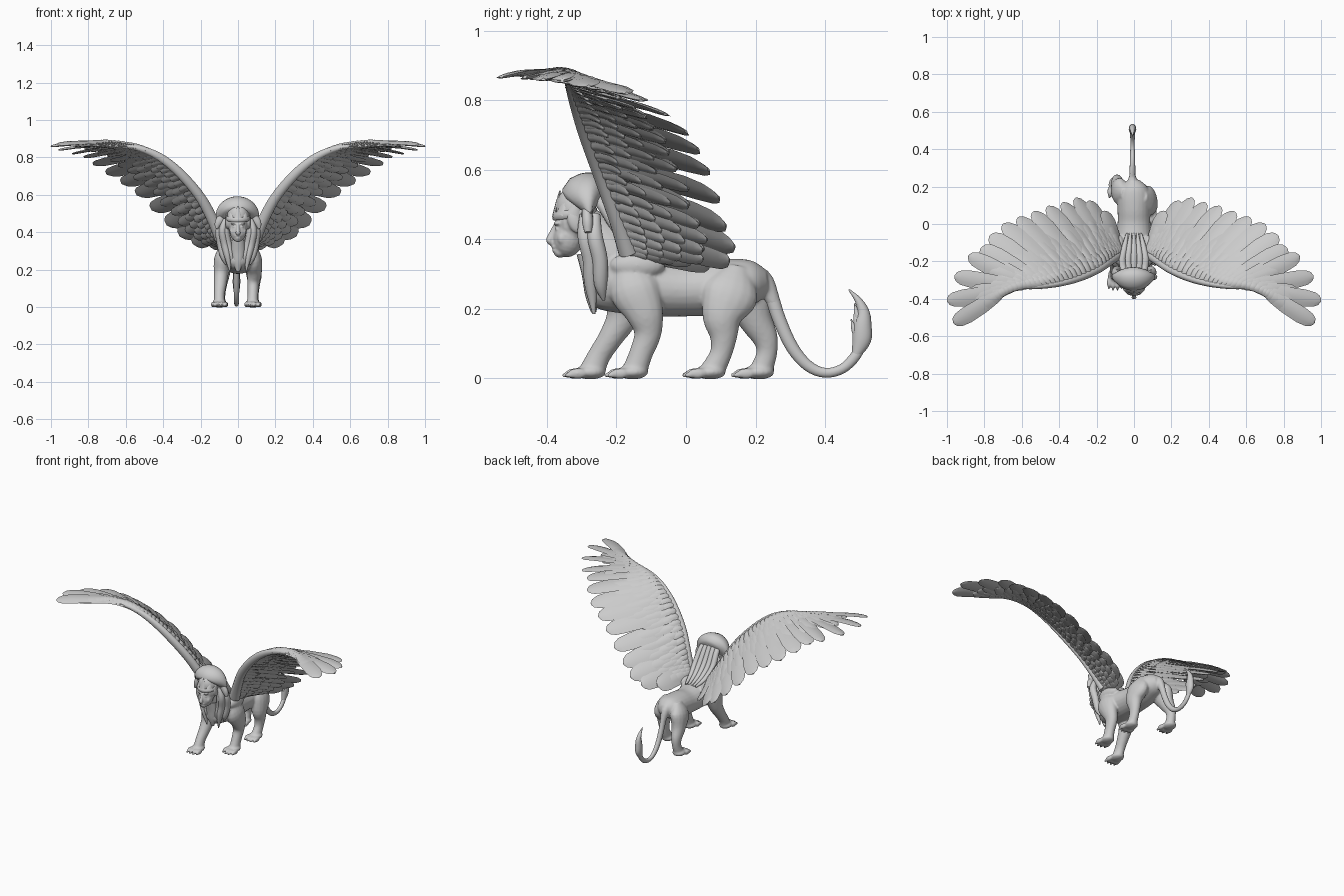
import bpy, bmesh, math
from mathutils import Vector, Matrix

X, Y = Vector((1, 0, 0)), Vector((0, 1, 0))


def curve(P, t):
    """Catmull-Rom point on P, t from 0 to 1, any dimension."""
    n = len(P) - 1
    u = min(max(t, 0), 1) * n
    i = min(int(u), n - 1)
    f = u - i
    a, b, c, d = P[max(i - 1, 0)], P[i], P[i + 1], P[min(i + 2, n)]
    return [q + .5 * f * (r - p + f * (2 * p - 5 * q + 4 * r - s + f * (3 * (q - r) + s - p)))
            for p, q, r, s in zip(a, b, c, d)]


def tube(bm, pts, ref=X, n=16, sub=4):
    """Closed tube through (x, y, z, radius along ref, other radius)."""
    m = (len(pts) - 1) * sub
    S = [curve(pts, i / m) for i in range(m + 1)]
    C = [Vector(s[:3]) for s in S]
    rings = []
    for i, s in enumerate(S):
        t = (C[min(i + 1, m)] - C[max(i - 1, 0)]).normalized()
        a = (ref - t * ref.dot(t)).normalized()
        b = t.cross(a)
        ra, rb = max(s[3], .002), max(s[4], .002)
        rings.append([bm.verts.new(C[i] + a * ra * math.cos(k * math.tau / n)
                                   + b * rb * math.sin(k * math.tau / n)) for k in range(n)])
    for p, q in zip(rings, rings[1:]):
        for k in range(n):
            bm.faces.new((p[k], p[(k + 1) % n], q[(k + 1) % n], q[k]))
    bm.faces.new(rings[0][::-1])
    bm.faces.new(rings[-1])


def blob(bm, c, r, pitch=0):
    M = Matrix.Translation(c) @ Matrix.Rotation(pitch, 4, 'X') @ Matrix.Diagonal((*r, 1))
    bmesh.ops.create_uvsphere(bm, u_segments=20, v_segments=12, radius=1, matrix=M)


def feather(bm, a, b, nrm, half, thick, bow=.0, roll=.2):
    """Lens-section blade from a to b with a blunt rounded end."""
    d = (b - a).normalized()
    nrm = Matrix.Rotation(roll, 3, d) @ nrm
    side = d.cross(nrm).normalized()
    prof = [(0, .4), (.2, .75), (.45, .95), (.75, 1), (.9, .85), (.97, .55), (1, .15)]
    rings = []
    for t, w in prof:
        c = a.lerp(b, t) + nrm * bow * math.sin(math.pi * t)
        h = thick * (.35 + .65 * w)
        rings.append([bm.verts.new(c + side * half * w * u + nrm * h * v) for u, v in
                      ((1, 0), (.5, .75), (0, 1), (-.5, .75), (-1, 0), (-.5, -.75), (0, -1), (.5, -.75))])
    for p, q in zip(rings, rings[1:]):
        for k in range(8):
            bm.faces.new((p[k], p[(k + 1) % 8], q[(k + 1) % 8], q[k]))
    bm.faces.new(rings[0][::-1])
    bm.faces.new(rings[-1])


def finish(name, bm, voxel=0, smooth=0, mirror=False, angle=50):
    bmesh.ops.recalc_face_normals(bm, faces=bm.faces)
    me = bpy.data.meshes.new(name)
    bm.to_mesh(me)
    bm.free()
    ob = bpy.data.objects.new(name, me)
    bpy.context.collection.objects.link(ob)
    if voxel:
        r = ob.modifiers.new("blend", 'REMESH')
        r.mode, r.voxel_size = 'VOXEL', voxel
        s = ob.modifiers.new("soften", 'SMOOTH')
        s.factor, s.iterations = .5, smooth
    if mirror:
        ob.modifiers.new("mirror", 'MIRROR').use_clip = False
    bpy.ops.object.select_all(action='DESELECT')
    ob.select_set(True)
    bpy.context.view_layer.objects.active = ob
    bpy.ops.object.convert(target='MESH')
    bpy.ops.object.shade_smooth_by_angle(angle=math.radians(angle))
    return ob


# Lion body: torso, neck, legs and paws blended together
bm = bmesh.new()
tube(bm, [(0, y, z, rx, rz) for y, z, rx, rz in (
    (-.275, .30, .02, .03), (-.25, .29, .07, .085), (-.18, .28, .10, .093), (-.10, .262, .098, .085),
    (0, .255, .088, .077), (.08, .262, .088, .08), (.15, .272, .087, .073), (.2, .277, .07, .06),
    (.235, .28, .03, .03))], n=24)
tube(bm, [(0, -.16, .29, .07, .07), (0, -.22, .36, .065, .075), (0, -.27, .43, .05, .055), (0, -.3, .47, .04, .04)])
tube(bm, [(-.005, .16, .29, .04, .035), (-.008, .215, .285, .03, .033), (-.008, .25, .225, .019, .021), (-.008, .262, .19, .015, .017)])
legs = [
    [(.07, -.165, .33, .025, .035), (.08, -.15, .26, .047, .072), (.088, -.12, .19, .04, .056),
     (.082, -.11, .13, .033, .04), (.08, -.13, .07, .029, .034), (.078, -.148, .02, .031, .037)],
    [(-.07, -.165, .33, .025, .035), (-.08, -.17, .26, .047, .07), (-.09, -.182, .18, .04, .048),
     (-.095, -.215, .12, .034, .036), (-.1, -.25, .065, .029, .033), (-.1, -.27, .02, .031, .038)],
    [(.05, .15, .32, .02, .03), (.073, .13, .25, .045, .08), (.085, .105, .18, .043, .06),
     (.086, .108, .12, .032, .04), (.084, .1, .07, .027, .032), (.082, .075, .02, .03, .036)],
    [(-.05, .16, .32, .02, .03), (-.073, .17, .25, .045, .075), (-.085, .2, .17, .04, .05),
     (-.09, .228, .115, .031, .037), (-.093, .232, .07, .026, .03), (-.097, .215, .02, .03, .034)]]
for leg in legs:
    tube(bm, leg)
    x, y = leg[-1][:2]
    blob(bm, (x, y - .005, .018), (.04, .045, .021))
    for k in (-1.5, -.5, .5, 1.5):
        blob(bm, (x + k * .022, y - .042 - .008 * (abs(k) < 1), .014), (.0125, .028, .016))
        blob(bm, (x + k * .023, y - .065 - .008 * (abs(k) < 1), .009), (.007, .017, .009))
for s in (-1, 1):
    blob(bm, (s * .08, -.14, .325), (.035, .08, .04))
finish("lion_body", bm, .005, 10)

# Tail and its tuft
bm = bmesh.new()
tube(bm, [(-.008, *p) for p in (
    (.215, .285, .018, .018), (.244, .24, .018, .02), (.268, .17, .016, .019), (.305, .09, .015, .018),
    (.35, .037, .013, .016), (.4, .016, .012, .014), (.45, .028, .012, .014), (.488, .065, .012, .015),
    (.512, .11, .01, .012))])
tube(bm, [(-.008, *p) for p in (
    (.49, .07, .012, .014), (.505, .11, .019, .027), (.508, .15, .02, .026), (.51, .19, .016, .018),
    (.495, .225, .01, .01), (.468, .256, .002, .002))])
for y, z, dy, dz in ((.5, .11, -.025, .06), (.5, .13, -.015, .07), (.505, .15, -.02, .065), (.512, .12, .018, .06)):
    tube(bm, [(-.008, y, z, .01, .012), (-.006, y + dy * .6, z + dz * .5, .009, .01),
              (-.006, y + dy, z + dz, .001, .001)], n=10)
finish("tail", bm)

# Human-like face with brow, nose, lips and chin
bm = bmesh.new()
blob(bm, (0, -.32, .45), (.055, .055, .07))
blob(bm, (0, -.336, .41), (.046, .046, .062), -.2)
blob(bm, (0, -.362, .364), (.02, .019, .017))
tube(bm, [(0, -.368, .45, .009, .008), (0, -.382, .42, .009, .01), (0, -.393, .396, .013, .01), (0, -.38, .387, .009, .006)])
blob(bm, (0, -.377, .378), (.018, .01, .005))
blob(bm, (0, -.376, .368), (.015, .01, .005))
for s in (-1, 1):
    blob(bm, (s * .021, -.37, .446), (.018, .011, .006))
    blob(bm, (s * .02, -.37, .43), (.01, .007, .005))
    blob(bm, (s * .027, -.357, .402), (.017, .014, .02))
    blob(bm, (s * .056, -.32, .45), (.012, .02, .035), .4)
finish("face", bm, .004, 2)

# Cap with pointed tiara
bm = bmesh.new()
blob(bm, (0, -.317, .483), (.06, .058, .07), .15)
tube(bm, [(.06 * math.sin(a), -.32 - .06 * math.cos(a), .474 - .008 * math.cos(a), .012, .005)
          for a in [i * math.tau / 24 for i in range(25)]], ref=Vector((0, 0, 1)), n=8, sub=1)
for a, h in ((-1.5, .05), (-.75, .045), (0, .07), (.75, .045), (1.5, .05)):
    p = Vector((.06 * math.sin(a), -.32 - .058 * math.cos(a), .47))
    tube(bm, [(*p, .02, .006), (*(p + Vector((0, .008, h * .5))), .013, .005),
              (*(p + Vector((0, .016, h))), .002, .002)], n=8, ref=Vector((math.cos(a), math.sin(a), 0)))
finish("cap_and_tiara", bm)

# Arched head-dress plate with a raised rim
bm = bmesh.new()
tube(bm, [(-.003, -.296, .48, .08, .075), (-.003, -.291, .485, .11, .1), (-.003, -.28, .487, .116, .105),
          (-.003, -.269, .487, .11, .1), (-.003, -.264, .485, .07, .07)], n=40, sub=2)
for s in (-1, 1):
    tube(bm, [(s * .085, -.285, .48, .025, .015), (s * .105, -.283, .45, .02, .016), (s * .115, -.282, .42, .008, .01)])
finish("headdress_plate", bm)

# Braids down the back of the neck, and locks on the chest
bm = bmesh.new()
for k in range(-2, 3):
    x = k * .026
    tube(bm, [(x, -.262, .545 - abs(k) * .012, .014, .014), (x * 1.1, -.235, .49, .018, .017), (x * 1.2, -.19, .42, .018, .017),
              (x, -.13, .365, .016, .014), (x * .7, -.05, .335, .006, .006)], n=10)
finish("back_braids", bm)
bm = bmesh.new()
for s in (-1, 1):
    for dx, dy, e in ((0, 0, .185), (.022, .028, .225), (-.02, .005, .215)):
        tube(bm, [(s * (.066 + dx * .6), -.29 + dy, .47, .014, .016), (s * (.082 + dx * .8), -.29 + dy, .41, .02, .022),
                  (s * (.072 + dx), -.275 + dy, .34, .02, .022), (s * (.056 + dx), -.273 + dy, .27, .017, .019),
                  (s * (.042 + dx), -.265 + dy, e, .003, .004)], n=12)
finish("chest_locks", bm)
bm = bmesh.new()
tube(bm, [(0, -.285, .36, .035, .03), (0, -.278, .3, .036, .022), (0, -.272, .24, .026, .018), (0, -.265, .19, .01, .008)])
finish("chest_bib", bm)

# Wings: leading-edge line and flight-feather tips of the right wing
BONE = [(.09, -.165, .365), (.13, -.195, .455), (.2, -.245, .585), (.3, -.29, .705),
        (.4, -.318, .79), (.5, -.332, .84), (.6, -.338, .86), (.69, -.355, .866)]
TIPS = [(.16, .07, .335), (.24, .125, .34), (.31, .14, .38), (.38, .115, .44), (.46, .095, .52),
        (.54, .065, .60), (.62, .035, .66), (.70, 0, .71), (.77, -.06, .76), (.82, -.13, .80),
        (.885, -.17, .82), (.96, -.28, .84), (1.0, -.41, .86), (.965, -.53, .868)]


def wing_frame(s):
    """Root, tip and upward normal; the normal turns level towards the hand."""
    b, t = Vector(curve(BONE, s)), Vector(curve(TIPS, s))
    n = (Vector(curve(BONE, s + .02)) - Vector(curve(BONE, s - .02))).cross(t - b).normalized()
    w = min(max((s - .5) / .3, 0), 1)
    return b, t, n.lerp(Vector((-.12, .08, 1)), w).normalized()


bm = bmesh.new()
radii = [(.03, .035), (.026, .03), (.022, .027), (.02, .025), (.017, .022), (.015, .017), (.012, .012), (.006, .006)]
tube(bm, [(*p, a, c) for p, (a, c) in zip(BONE, radii)], ref=Y)
finish("wing_arms", bm, mirror=True)

bm = bmesh.new()
for i in range(14):
    b, t, n = wing_frame(i / 13)
    feather(bm, b, t, n, .056 if i < 10 else .046, .008, .014)
finish("flight_feathers", bm, mirror=True)

# Overlapping covert rows on both faces of each wing
bm = bmesh.new()
for count, reach, half, lift in ((20, .78, .036, .006), (24, .58, .03, .011), (27, .4, .026, .015), (32, .24, .022, .019)):
    for i in range(count):
        s = i / (count - 1)
        b, t, n = wing_frame(s)
        f = reach * (1 - .2 * s) * (1 + .04 * math.sin(i * 2.3))
        up = lift * (1 - .45 * s)
        a = b - (t - b).normalized() * .012 * (1 - s)
        for side in (1, -1):
            feather(bm, a + n * side * up * .9, b.lerp(t, f) + n * side * up * .7, n, half, .007,
                    .011 + side * .004)
finish("covert_feathers", bm, mirror=True)
